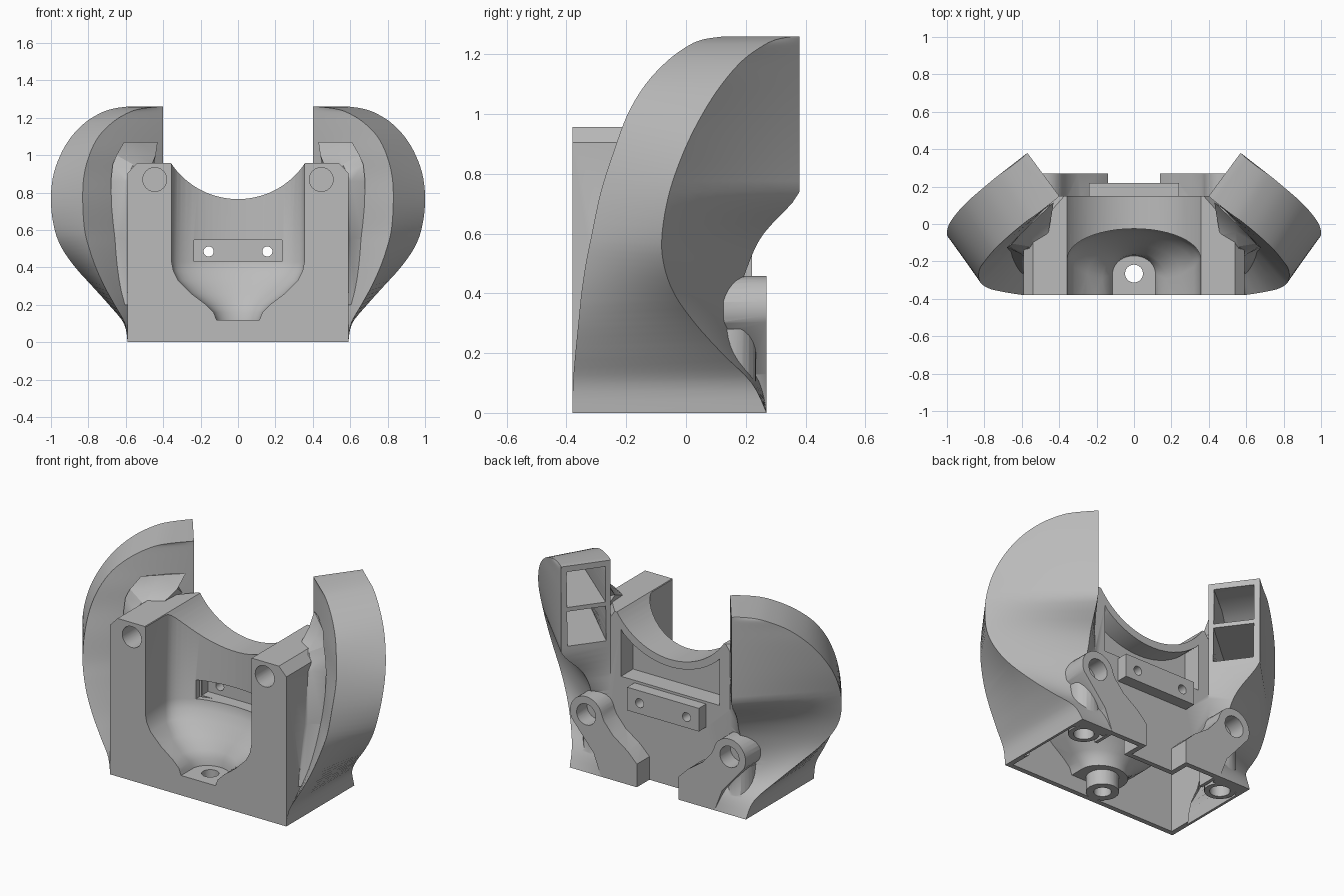
import bpy, bmesh, math
from mathutils import Vector

if "Cube" in bpy.data.objects:
    bpy.data.objects.remove(bpy.data.objects["Cube"])

grey = bpy.data.materials.new("matte_grey")
grey.use_nodes = True
grey.diffuse_color = (0.5, 0.5, 0.5, 1)
grey.node_tree.nodes["Principled BSDF"].inputs["Base Color"].default_value = (0.5, 0.5, 0.5, 1)


def loft(name, rings):
    """Closed solid through rings of equal point count."""
    bm = bmesh.new()
    loops = [[bm.verts.new(p) for p in ring] for ring in rings]
    n = len(loops[0])
    for low, high in zip(loops, loops[1:]):
        for i in range(n):
            j = (i + 1) % n
            bm.faces.new((low[i], low[j], high[j], high[i]))
    bm.faces.new(loops[0][::-1])
    bm.faces.new(loops[-1])
    bmesh.ops.recalc_face_normals(bm, faces=bm.faces)
    bmesh.ops.triangulate(bm, faces=bm.faces)
    mesh = bpy.data.meshes.new(name)
    bm.to_mesh(mesh)
    bm.free()
    obj = bpy.data.objects.new(name, mesh)
    obj.data.materials.append(grey)
    bpy.context.scene.collection.objects.link(obj)
    return obj


def prism_y(name, outline, y0, y1):
    return loft(name, [[(x, y, z) for x, z in outline] for y in (y0, y1)])


def box(name, x0, x1, y0, y1, z0, z1):
    return prism_y(name, [(x0, z0), (x1, z0), (x1, z1), (x0, z1)], y0, y1)


def arc(cx, cy, r, start, end, n):
    angles = [math.radians(start + (end - start) * i / n) for i in range(n + 1)]
    return [(cx + r * math.cos(a), cy + r * math.sin(a)) for a in angles]


def rod_y(name, x, z, r, y0, y1):
    return prism_y(name, arc(x, z, r, 0, 345, 23), y0, y1)


def rod_z(name, x, y, r, z0, z1):
    ring = arc(x, y, r, 0, 345, 23)
    return loft(name, [[(a, b, z) for a, b in ring] for z in (z0, z1)])


def combine(target, tool, operation):
    """Boolean the tool into the target and drop the tool."""
    mod = target.modifiers.new("bool", "BOOLEAN")
    mod.operation, mod.solver, mod.object = operation, "EXACT", tool
    bpy.context.view_layer.update()
    graph = bpy.context.evaluated_depsgraph_get()
    mesh = bpy.data.meshes.new_from_object(target.evaluated_get(graph))
    target.modifiers.clear()
    target.data = mesh
    bpy.data.objects.remove(tool)


# Wing sections: height, front edge, rear edge, inner rear corner
WING = [
    (0.0, .59, -.38, .59, .27, .37, .27),
    (0.1, .605, -.378, .61, .22, .39, .25),
    (0.2, .66, -.37, .69, .12, .43, .2),
    (0.3, .715, -.36, .78, .03, .47, .18),
    (0.4, .76, -.35, .87, -.04, .5, .18),
    (0.5, .795, -.335, .94, -.075, .5, .21),
    (0.6, .82, -.315, .98, -.08, .52, .26),
    (.74, .83, -.285, 1, -.055, .57, .38),
    (.88, .825, -.24, .99, -.005, .57, .38),
    (1.0, .795, -.195, .95, .055, .57, .38),
    (1.1, .745, -.135, .89, .12, .57, .38),
    (1.18, .665, -.06, .81, .19, .57, .38),
    (1.23, .58, .01, .725, .26, .57, .38),
    (1.25, .51, .06, .66, .305, .57, .38),
    (1.26, .42, .13, .59, .36, .57, .38),
]
INNER_FRONT = Vector((.40, .15))


def refine(rows, steps):
    """Smooth in-between rows, Catmull-Rom style."""
    out = []
    for i in range(len(rows) - 1):
        a, b, c, d = (rows[max(0, min(len(rows) - 1, i + k))] for k in (-1, 0, 1, 2))
        for s in range(steps):
            t = s / steps
            out.append([q + t / 2 * (r - p + t * (2 * p - 5 * q + 4 * r - w + t * (3 * (q - r) + w - p)))
                        for p, q, r, w in zip(a, b, c, d)])
            out[-1][5], out[-1][6] = min(out[-1][5], .57), min(out[-1][6], .38)
    return out + [list(rows[-1])]


SECTIONS = refine(WING, 4)


def section(z):
    z = max(0, min(SECTIONS[-1][0], z))
    for a, b in zip(SECTIONS, SECTIONS[1:]):
        if z <= b[0]:
            t = (z - a[0]) / (b[0] - a[0])
            row = [p + t * (q - p) for p, q in zip(a, b)]
            break
    return Vector(row[1:3]), Vector(row[3:5]), Vector(row[5:7])


def wing_solid(name, side):
    rings = []
    for z, fx, fy, bx, by, ix, iy in SECTIONS:
        front, rear, inner = Vector((fx, fy)), Vector((bx, by)), Vector((ix, iy))
        ring = [rear.lerp(inner, k / 6) for k in range(7)]
        ring += [INNER_FRONT.lerp(front, k / 6) for k in range(7)]
        rings.append([(side * p.x, p.y, z) for p in ring])
    return loft(name, rings)


def wing_hollow(name, side, z0, z1, margin, near, lift, outward):
    """Inset copy of a stretch of the wing, open at the inner end if pushed outward."""
    rings = []
    for k in range(11):
        z = z0 + (z1 - z0) * k / 10
        front, rear, inner = section(z + lift)
        push = Vector((-.8, .6)) * outward
        ring = []
        for u, v in ((margin, .92), (1 - margin, .92), (1 - margin, near), (margin, near)):
            p = INNER_FRONT.lerp(inner, u).lerp(front.lerp(rear, u), v)
            ring.append(p + push if v == near else p)
        rings.append([(side * p.x, p.y, z) for p in ring])
    return loft(name, rings)


def shoulder(name, side):
    """Fillet between pillar side, pillar top and wing front."""
    rings = [(.2, (.58, -.27), (.595, -.265), (.62, -.25), (.5, 0)),
             (.55, (.58, -.22), (.6, -.19), (.67, -.14), (.5, .03)),
             (.86, (.57, -.19), (.605, -.16), (.68, -.125), (.5, .05)),
             (.95, (.46, -.06), (.56, -.12), (.67, -.12), (.45, .11)),
             (1.0, (.44, .05), (.545, -.04), (.65, -.105), (.47, .09)),
             (1.07, (.43, .115), (.53, .02), (.61, -.056), (.48, .08))]
    return loft(name, [[(side * x, y, z) for x, y in ring] for z, *ring in rings])


def bowl(name, grow, front, top):
    """Front recess: curved back wall funnelling to a small floor."""
    levels = [(.12, .115, -.17), (.16, .13, -.165), (.2, .17, -.15), (.26, .25, -.11),
              (.33, .32, -.07), (.38, .345, -.04), (.43, .355, -.025), (top + grow, .355, -.025)]
    rings = []
    for z, w, back in levels:
        w, back = w + grow, back + grow
        h = min(.16, w * .85)
        curve = [(w * c, back - h + h * s) for c, s in arc(0, 0, 1, 0, 180, 24)]
        rings.append([(x, y, z - grow) for x, y in [(w, front)] + curve + [(-w, front)]])
    return loft(name, rings)


# Main block with chamfered pillar tops, narrowing behind the wings
outline = [(-.59, 0), (.59, 0), (.59, .905), (.54, .957), (-.54, .957), (-.59, .905)]
body = loft("cradle_body", [[(x * scale, y, z) for x, z in outline]
                            for y, scale in ((-.38, 1), (-.04, 1), (.15, .69))])
for side in (1, -1):
    combine(body, wing_solid("wing", side), "UNION")
    combine(body, shoulder("shoulder", side), "UNION")

# Hollow underside and ribbed cells in the wing ends
cutters = [box("underside", -.56, .56, -.35, .12, -.1, .53)]
for side in (1, -1):
    cutters += [box("pillar_core", side * .38, side * .56, -.35, .02, .5, .72),
                box("rear_corner", side * .38, side * .555, .1, .2, -.1, .1),
                wing_hollow("wing_base", side, -.05, .68, .15, .35, 0, 0),
                wing_hollow("lower_cell", side, .775, .985, .11, 0, 0, .05),
                wing_hollow("upper_cell", side, 1.01, 1.225, .11, 0, .03, .05)]
for c in cutters:
    combine(body, c, "DIFFERENCE")

# Bowl wall, drain tube, cross bar, rear arms with rounded bosses
parts = [bowl("bowl_wall", .03, -.37, .94),
         rod_z("floor_tube", 0, -.265, .09, 0, .11),
         box("cross_bar", -.24, .24, -.01, .22, .42, .56)]
for s in (1, -1):
    arm = [(.14, 0), (.14, .14), (.2, .2), (.3, .27), (.36, .34)]
    arm += arc(.48, .35, .108, 170, -25, 16) + [(.43, .13), (.38, 0)]
    parts += [prism_y("rear_arm", [(s * x, z) for x, z in arm], .125, .27),
              rod_z("corner_tube", s * .48, .15, .085, 0, .28)]
for p in parts:
    combine(body, p, "UNION")

# Recess, saddle, rear window, slot and holes
saddle = arc(0, 1.195, .43, 213, 327, 28) + [(.361, 1.4), (-.361, 1.4)]
window = [(-.33, .575), (.33, .575), (.33, .86)] + arc(0, 1.195, .475, 312, 228, 14) + [(-.33, .86)]
cutters = [bowl("recess", 0, -.5, 1.2),
           prism_y("saddle", saddle, -.6, .6),
           prism_y("rear_window", window, .035, .3),
           box("bar_slot", -.235, .235, -.2, .05, .432, .546),
           rod_z("floor_hole", 0, -.265, .048, -.1, .2)]
for s in (1, -1):
    cutters += [box("arm_hollow", s * .17, s * .36, .05, .24, -.1, .14),
                rod_y("bar_hole", s * .157, .485, .027, -.1, .4),
                rod_y("pillar_hole", s * .445, .87, .064, -.5, -.2),
                rod_y("boss_hole", s * .48, .35, .064, .17, .4),
                rod_z("corner_hole", s * .48, .15, .056, -.1, .2)]
for c in cutters:
    combine(body, c, "DIFFERENCE")

# Soft surfaces with crisp edges
bpy.ops.object.select_all(action="DESELECT")
body.select_set(True)
bpy.context.view_layer.objects.active = body
bpy.ops.object.shade_smooth_by_angle(angle=math.radians(35))
